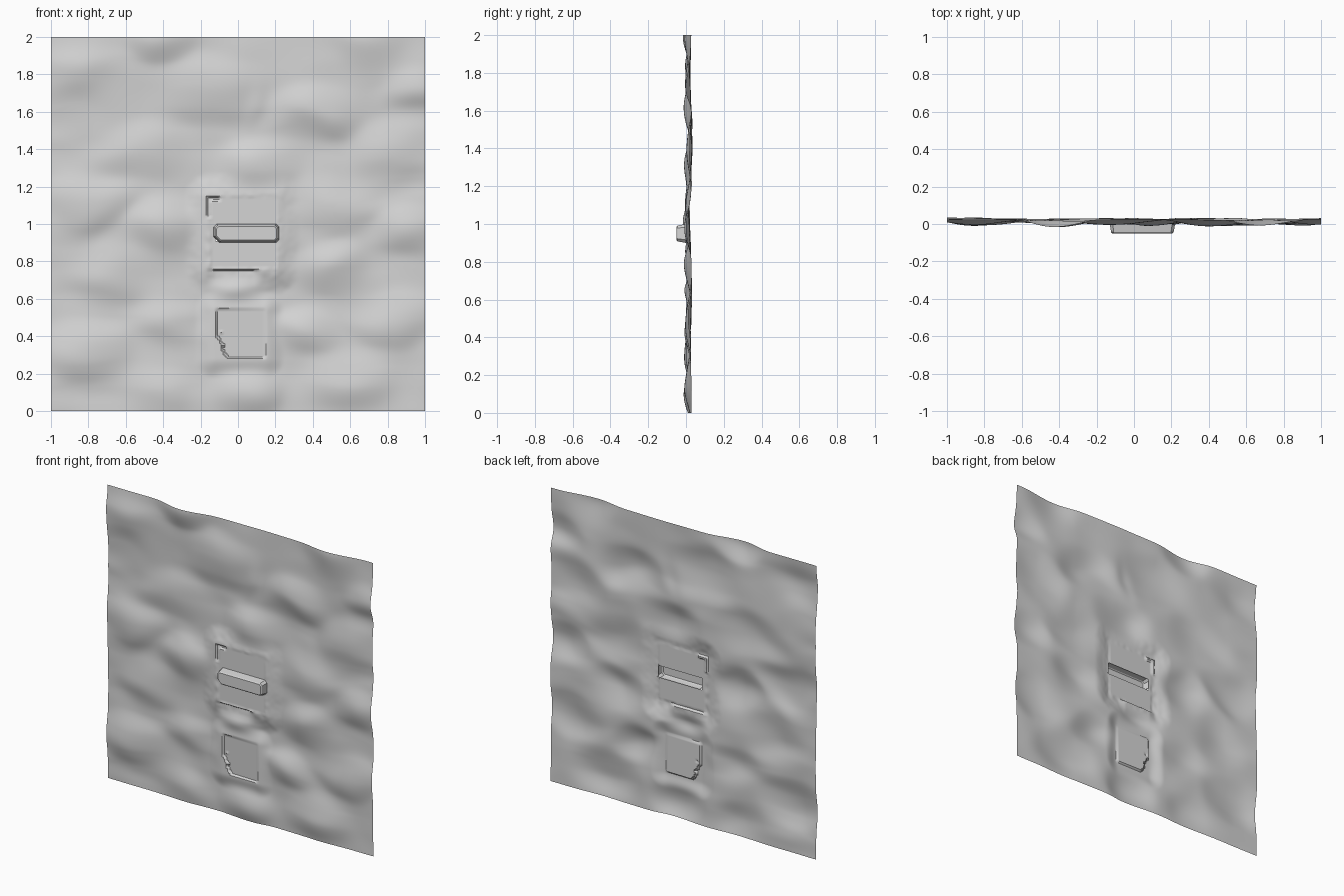
import bpy, bmesh, math
from mathutils import Vector, noise

old = bpy.data.objects.get("Cube")
if old:
    bpy.data.objects.remove(old, do_unlink=True)

# One stone-grey material
grey = bpy.data.materials.new("stone_grey")
grey.use_nodes = True
colour = (0.66, 0.66, 0.66, 1)
grey.diffuse_color = colour
grey.node_tree.nodes["Principled BSDF"].inputs["Base Color"].default_value = colour

# Rounded swells bulging toward the front: x, z, radius
SWELLS = [
    (.68, 1.99, .16), (-.4, 2, .13), (-.85, 1.82, .17), (-.15, 1.72, .18),
    (.4, 1.6, .17), (-.5, 1.4, .18), (.82, 1.4, .17), (.1, 1.3, .15),
    (-.8, 1.12, .16), (.5, 1.1, .18), (-.4, 1, .14), (.9, .95, .13),
    (-.68, .72, .17), (.5, .76, .14), (.85, .5, .15), (-.36, .48, .16),
    (.36, .42, .13), (-.82, .32, .16), (-.45, .1, .15), (.6, .15, .17),
    (.05, .1, .13), (.95, 1.72, .12), (.04, .95, .18), (0, .66, .12),
    (.02, .4, .14),
]
PANEL = (-.15, .2, .76, 1.14)     # upper flat panel: x range, z range
SQUARE = (-.12, .14, .28, .54)    # lower sunken square
BAR = (-.13, .22, .9, 1.0)        # hollow projecting bar
FLAT = 0


def distance(x, z, rect):
    """Signed distance outside a rectangle, negative inside."""
    x0, x1, z0, z1 = rect
    dx, dz = max(x0 - x, x - x1), max(z0 - z, z - z1)
    if dx > 0 and dz > 0:
        return math.hypot(dx, dz)
    return max(dx, dz)


def mix(a, b, t):
    t = min(max(t, 0), 1)
    t = t * t * (3 - 2 * t)
    return a + (b - a) * t


def terrain(x, z):
    # Broad folds running across the sheet
    y = .033 + .005 * min(1, z / .8) * math.cos(math.tau * (z - .6) / .83)
    # Waver the coordinates, then let swells overlap with tight valleys
    warp = noise.noise_vector(Vector((x * 3, z * 3, 5))) * .05
    x, z = x + warp.x, z + warp.y
    total = 0
    for i, (cx, cz, r) in enumerate(SWELLS):
        d = ((x - cx) / (1.45 * r)) ** 2 + ((z - cz) / r) ** 2
        height = .85 + .12 * math.sin(2 * i)
        total += math.exp(11 * height * math.exp(-.75 * d))
    y -= .0062 * math.log(total / len(SWELLS) + 1)
    y += .005 * noise.noise(Vector((x * 4, z * 8, 1)))
    # Small worn ridge high on the sheet
    return y - .008 * math.exp(-((x - .08) / .05) ** 2 - ((z - 1.65) / .1) ** 2)


def sheet_depth(x, z):
    y = terrain(x, z)
    wobble = noise.noise(Vector((x * 25, z * 25, 3)))

    # Upper panel, with a crumbled rim and a notch at its top left corner
    d = distance(x, z, PANEL)
    y = mix(FLAT, y, (d + .006 * wobble) / .14)
    if d > 0:
        y -= .003 * max(0, 1 - d / .05) * (1 + 2 * wobble)
    if -.165 < x < -.1 and 1.03 < z < 1.14 and max(-.145 - x, z - 1.125) > 0:
        y += .011
    # Undercut ledge along the panel's lower edge, fading at the ends
    if z < .755:
        ends = min(1, max(0, (.15 - abs(x + .02)) / .05))
        y += .014 * ends * max(0, 1 - (.755 - z) / .09)

    # Lower square, deepest toward its ragged lower left corner
    d = distance(x, z, SQUARE)
    y = mix(FLAT, y, d / .11)
    ragged = x < -.12 + .35 * (.46 - z) + .05 * wobble
    if d < 0 and not ragged:
        y += .003 + .024 * ((.14 - x) + (.54 - z))
    return y


def finish(name, bm, angle):
    mesh = bpy.data.meshes.new(name)
    bm.to_mesh(mesh)
    bm.free()
    mesh.materials.append(grey)
    obj = bpy.data.objects.new(name, mesh)
    bpy.context.collection.objects.link(obj)
    bpy.ops.object.select_all(action="DESELECT")
    obj.select_set(True)
    bpy.context.view_layer.objects.active = obj
    bpy.ops.object.shade_smooth_by_angle(angle=math.radians(angle))


# Rippled upright sheet with an opening behind the bar
bm = bmesh.new()
bmesh.ops.create_grid(bm, x_segments=200, y_segments=200, size=1)
for v in bm.verts:
    x, z = v.co.x, v.co.y + 1
    v.co = (x, sheet_depth(x, z), z)
opening = []
for f in bm.faces:
    c = f.calc_center_median()
    if distance(c.x, c.z, BAR) < -.012:
        opening.append(f)
bmesh.ops.delete(bm, geom=opening, context="FACES")
finish("rippled_sheet", bm, 40)


# Projecting bar: clipped outline tapering forward, open at the back
def outline(bm, inset, y, clip):
    x0, x1, z0, z1 = BAR
    x0, x1, z0, z1 = x0 + inset, x1 - inset, z0 + inset, z1 - inset
    points = [(x0 + 2 * clip, z0), (x1 - clip, z0), (x1, z0 + clip), (x1, z1 - clip),
              (x1 - clip, z1), (x0 + clip, z1), (x0, z1 - clip), (x0, z0 + 2 * clip)]
    return [bm.verts.new((x, y, z)) for x, z in points]


bm = bmesh.new()
loops = [outline(bm, 0, FLAT, .016),
         outline(bm, .008, -.044, .014),
         outline(bm, .014, -.05, .012)]
for a, b in zip(loops, loops[1:]):
    for i in range(len(a)):
        j = (i + 1) % len(a)
        bm.faces.new((a[i], a[j], b[j], b[i]))
bm.faces.new(loops[-1])
bmesh.ops.recalc_face_normals(bm, faces=bm.faces)
finish("projecting_bar", bm, 25)
